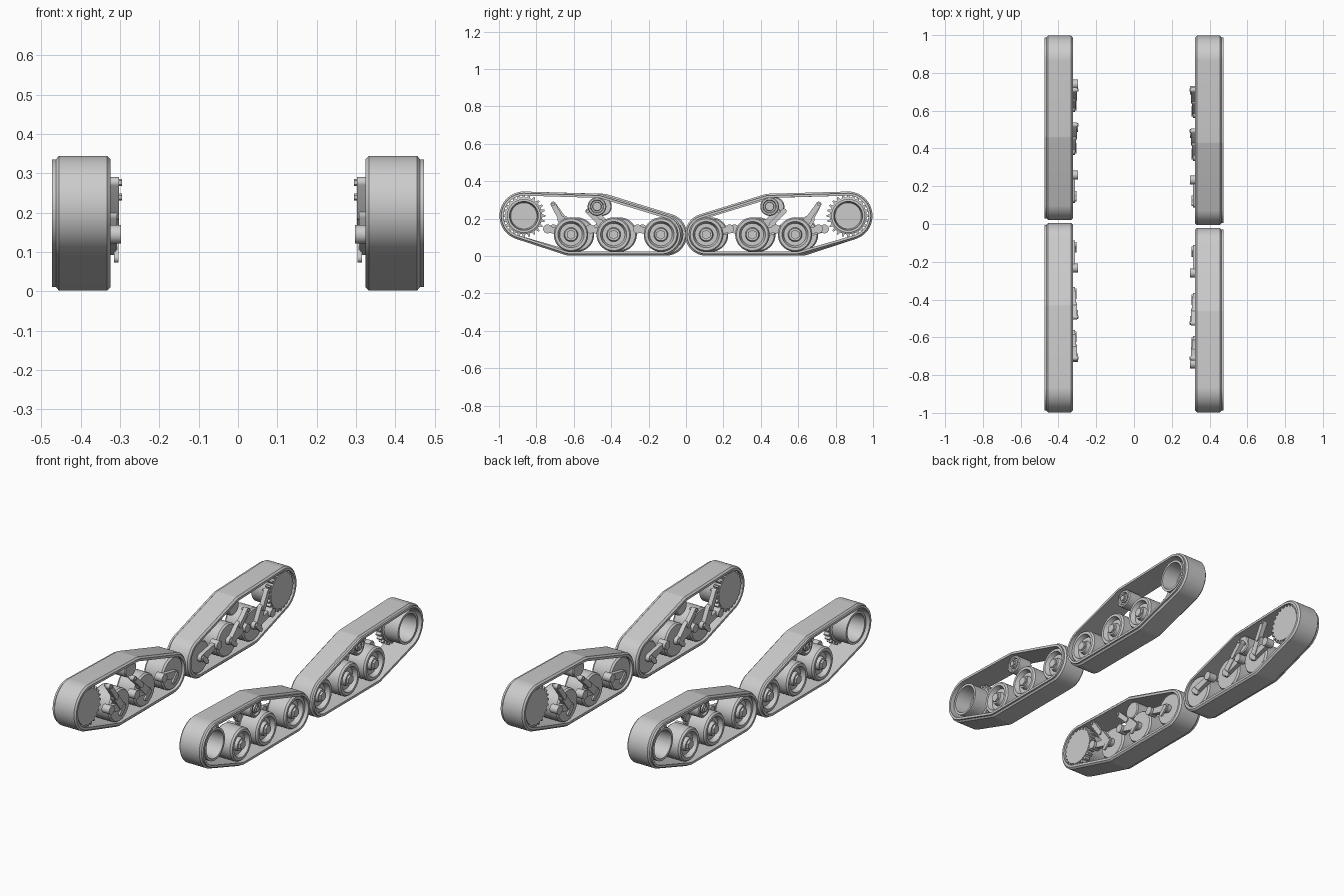
import bpy, bmesh
from math import sin, cos, pi, radians

cube = bpy.data.objects.get("Cube")
if cube:
    bpy.data.objects.remove(cube)

grey = bpy.data.materials.new("plain grey")
grey.use_nodes = True
grey.diffuse_color = (0.6, 0.6, 0.6, 1)
grey.node_tree.nodes["Principled BSDF"].inputs["Base Color"].default_value = (0.6, 0.6, 0.6, 1)


def hull(circles, inset=0.0, n=48):
    """Convex outline (u, z) wrapped around circles given as (u, z, radius)."""
    pts = []
    for i in range(n):
        a = 2 * pi * (i + 0.5) / n
        c, s = cos(a), sin(a)
        u, z, r = max(circles, key=lambda k: k[0] * c + k[1] * s + k[2])
        pts.append((u + (r - inset) * c, z + (r - inset) * s))
    return pts


def loft(name, unit, rings, closed=False):
    """Join rings of (x, u, z) points; u runs outward from the middle of the model."""
    side, way = unit
    bm = bmesh.new()
    rows = [[bm.verts.new((side * x, way * u, z)) for x, u, z in ring] for ring in rings]
    n = len(rows[0])
    pairs = list(zip(rows, rows[1:]))
    if closed:
        pairs.append((rows[-1], rows[0]))
    else:
        bm.faces.new(rows[0])
        bm.faces.new(rows[-1])
    for a, b in pairs:
        for i in range(n):
            j = (i + 1) % n
            bm.faces.new((a[i], a[j], b[j], b[i]))
    bmesh.ops.recalc_face_normals(bm, faces=bm.faces)
    mesh = bpy.data.meshes.new(name)
    bm.to_mesh(mesh)
    bm.free()
    mesh.materials.append(grey)
    ob = bpy.data.objects.new(name, mesh)
    bpy.context.collection.objects.link(ob)
    bpy.ops.object.select_all(action="DESELECT")
    ob.select_set(True)
    bpy.context.view_layer.objects.active = ob
    bpy.ops.object.shade_smooth_by_angle(angle=radians(30))


def prism(name, unit, outline, x0, x1):
    loft(name, unit, [[(x, u, z) for u, z in outline] for x in (x0, x1)])


def turned(name, unit, u, z, profile, n=40):
    """Solid of revolution about the axle; profile is (x, radius) from inner to outer side."""
    loft(name, unit, [[(x, p, q) for p, q in hull([(u, z, r)], n=n)] for x, r in profile])


def gear(u, z, root, tip, teeth):
    pts = []
    for i in range(teeth):
        for f, r in ((-0.3, root), (-0.14, tip), (0.14, tip), (0.3, root)):
            a = 2 * pi * (i + f) / teeth
            pts.append((u + r * cos(a), z + r * sin(a)))
    return pts


BELT = [(.324, .022), (.324, .009), (.333, 0), (.455, 0), (.463, .009), (.473, .009), (.473, .022)]
WHEEL = [(.335, .085), (.345, .092), (.445, .092), (.455, .085), (.455, .07),
         (.43, .06), (.43, .038), (.45, .033)]
ROLLER = [(.36, .045), (.365, .05), (.445, .05), (.45, .045), (.45, .036), (.44, .032), (.44, .024), (.45, .022)]
CUP = [(.332, .098), (.37, .098), (.375, .09), (.462, .09), (.462, .077), (.37, .07)]
AXLE_Z, PIVOT_Z = 0.115, 0.145


def track_unit(label, unit, wheels, roller, bend):
    spr_u, spr_z = 0.867, 0.215
    # Belt wrapped around the wheels, sprocket and upper bend
    path = [(w, AXLE_Z, 0.113) for w in wheels] + [(spr_u, spr_z, 0.13), (bend, 0.303, 0.03)]
    loft(label + "_belt", unit, [[(x, u, z) for u, z in hull(path, d, 120)] for x, d in BELT], closed=True)
    # Drive sprocket
    turned(label + "_sprocket_cup", unit, spr_u, spr_z, CUP)
    prism(label + "_sprocket_teeth", unit, gear(spr_u, spr_z, 0.099, 0.115, 24), .335, .365)
    # Return roller
    turned(label + "_return_roller", unit, roller, 0.265, ROLLER, 28)
    prism(label + "_roller_bolt", unit, hull([(roller, 0.265, 0.016)], n=6), .449, .458)
    # Road wheels with swing arms
    for i, w in enumerate(wheels):
        tag = label + "_" + ("inner", "middle", "outer")[i]
        turned(tag + "_wheel", unit, w, AXLE_Z, WHEEL)
        prism(tag + "_wheel_bolt", unit, hull([(w, AXLE_Z, 0.026)], n=6), .449, .462)
        pivot = w + 0.125
        prism(tag + "_swing_arm", unit, hull([(w, AXLE_Z, .022), (pivot, PIVOT_Z, .016)]), .312, .337)
        prism(tag + "_pivot", unit, hull([(pivot, PIVOT_Z, .024)], n=20), .297, .345)
        prism(tag + "_axle_foot", unit, hull([(w, AXLE_Z, .014), (w + .03, .085, .012)]), .304, .315)
    # Struts leaning up from the middle and outer wheels
    for tag, w, top_u, top_z in (("middle", wheels[1], wheels[1] + .137, .24), ("outer", wheels[2], .71, .277)):
        low_u, low_z = w + .01, AXLE_Z
        mid_u, mid_z = (low_u + top_u) / 2, (low_z + top_z) / 2
        name = label + "_" + tag
        prism(name + "_strut", unit, hull([(low_u, low_z, .02), (mid_u, mid_z, .02)]), .308, .333)
        prism(name + "_strut_rod", unit, hull([(mid_u, mid_z, .014), (top_u, top_z, .014)]), .302, .328)
        prism(name + "_strut_bolt", unit, hull([(top_u, top_z, .009)], n=6), .295, .34)


LONG = ((.108, .355, .583), .447, .435)
SHORT = ((.134, .387, .615), .476, .465)

# The four units match in diagonal pairs
track_unit("rear_left", (1, 1), *LONG)
track_unit("front_right", (-1, -1), *LONG)
track_unit("front_left", (1, -1), *SHORT)
track_unit("rear_right", (-1, 1), *SHORT)
